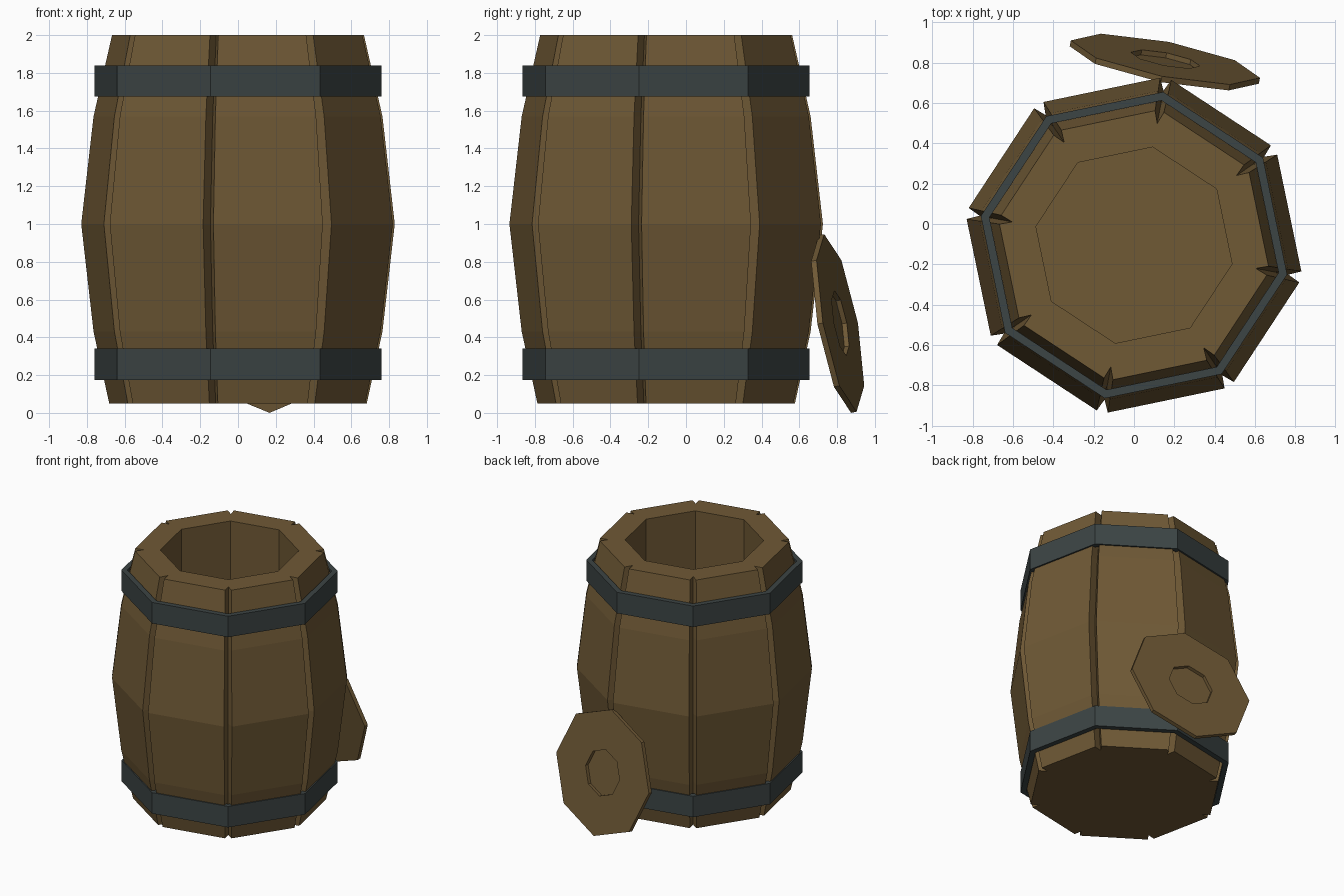
import bpy, bmesh
from math import sin, cos, radians
from mathutils import Vector, Matrix

if "Cube" in bpy.data.objects:
    bpy.data.objects.remove(bpy.data.objects["Cube"])

CENTER = Vector((0, -0.105, 0))
TURN = -10.8   # angle of the first barrel corner


def material(name, color):
    m = bpy.data.materials.new(name)
    m.diffuse_color = color
    m.use_nodes = True
    m.node_tree.nodes["Principled BSDF"].inputs["Base Color"].default_value = m.diffuse_color
    return m


wood = material("wood", (0.16, 0.10, 0.036, 1))
iron = material("iron", (0.045, 0.058, 0.058, 1))


def polar(bm, r, angle, z):
    a = radians(angle)
    return bm.verts.new((r * cos(a), r * sin(a), z))


def octagon(bm, r, z, turn=TURN):
    return [polar(bm, r, turn + 45 * k, z) for k in range(8)]


def bridge(bm, a, b):
    n = len(a)
    for i in range(n):
        j = (i + 1) % n
        bm.faces.new((a[i], a[j], b[j], b[i]))


def finish(bm, name, mat, matrix):
    bmesh.ops.recalc_face_normals(bm, faces=bm.faces)
    me = bpy.data.meshes.new(name)
    bm.to_mesh(me)
    bm.free()
    me.materials.append(mat)
    ob = bpy.data.objects.new(name, me)
    ob.matrix_world = matrix
    bpy.context.collection.objects.link(ob)
    return ob


# Barrel body: eight staves with a V groove at every corner
bm = bmesh.new()
profile = [(0.69, 0.05), (0.774, 0.43), (0.84, 1.0), (0.774, 1.57), (0.675, 2.0)]
rings = []
for r, z in profile:
    ring = []
    for k in range(8):
        a = TURN + 45 * k
        ring += [polar(bm, r, a - 1.9, z), polar(bm, r - 0.06, a, z), polar(bm, r, a + 1.9, z)]
    rings.append(ring)
for a, b in zip(rings, rings[1:]):
    bridge(bm, a, b)
bm.faces.new(rings[0])
# Rim, inner wall and floor
top = rings[-1]
mouth = octagon(bm, 0.495, 2.0)
floor = octagon(bm, 0.495, 0.2)
for k in range(8):
    n = (k + 1) % 8
    bm.faces.new((top[3 * k + 1], top[3 * k + 2], top[3 * n], top[3 * n + 1], mouth[n], mouth[k]))
bridge(bm, mouth, floor)
bm.faces.new(floor)
finish(bm, "barrel_body", wood, Matrix.Translation(CENTER))

# Iron hoops
for name, z0, z1 in (("lower_hoop", 0.175, 0.34), ("upper_hoop", 1.675, 1.84)):
    bm = bmesh.new()
    loops = [octagon(bm, r, z) for r, z in ((0.773, z0), (0.773, z1), (0.73, z1), (0.73, z0))]
    for i in range(4):
        bridge(bm, loops[i], loops[(i + 1) % 4])
    finish(bm, name, iron, Matrix.Translation(CENTER))

# Lid leaning against the back, with a recess in its outer face
bm = bmesh.new()
loops = [octagon(bm, r, z, 0) for r, z in
         ((0.478, -0.015), (0.478, 0.015), (0.175, 0.015), (0.175, -0.011))]
for a, b in zip(loops, loops[1:]):
    bridge(bm, a, b)
bm.faces.new(loops[0])
bm.faces.new(loops[-1])
yaw, lean = radians(11.2), radians(10.5)
u = Vector((cos(yaw), -sin(yaw), 0))
n = Vector((sin(yaw) * cos(lean), cos(yaw) * cos(lean), sin(lean)))
v = n.cross(u)
frame = Matrix((u, v, n)).transposed().to_4x4()
finish(bm, "lid", wood, Matrix.Translation((0.153, 0.803, 0.473)) @ frame)
